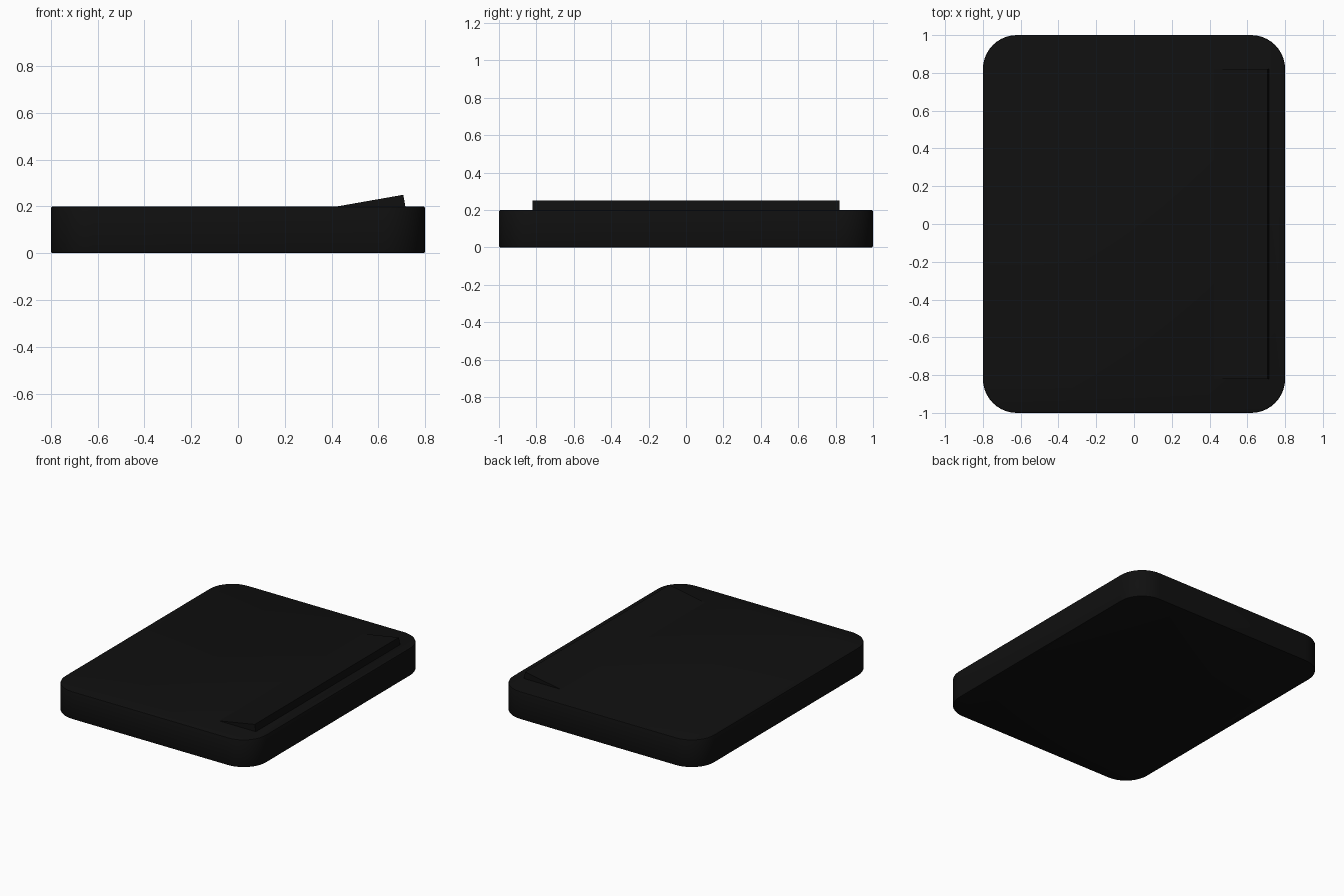
import bpy, bmesh, math
from mathutils import Matrix, Vector

if "Cube" in bpy.data.objects:
    bpy.data.objects.remove(bpy.data.objects["Cube"])

black = bpy.data.materials.new("matte_black")
black.diffuse_color = (0.005, 0.005, 0.005, 1)
black.use_nodes = True
black.node_tree.nodes["Principled BSDF"].inputs["Base Color"].default_value = black.diffuse_color


def make_object(name, bm):
    bmesh.ops.recalc_face_normals(bm, faces=bm.faces[:])
    mesh = bpy.data.meshes.new(name)
    bm.to_mesh(mesh)
    bm.free()
    mesh.materials.append(black)
    obj = bpy.data.objects.new(name, mesh)
    bpy.context.collection.objects.link(obj)
    bpy.context.view_layer.objects.active = obj
    obj.select_set(True)
    return obj


def box(size, matrix):
    bm = bmesh.new()
    bmesh.ops.create_cube(bm, size=1, matrix=matrix @ Matrix.Diagonal((*size, 1)))
    return bm


# Slab body with rounded upright corners and slightly softened rims
bm = box((1.6, 2.0, 0.2), Matrix.Translation((0, 0, 0.1)))
upright = [e for e in bm.edges if abs(e.verts[0].co.z - e.verts[1].co.z) > 0.1]
bmesh.ops.bevel(bm, geom=upright, offset=0.18, segments=10, profile=0.5, affect='EDGES')
rims = [e for e in bm.edges if abs(e.verts[0].co.z - e.verts[1].co.z) < 0.01]
bmesh.ops.bevel(bm, geom=rims, offset=0.008, segments=2, profile=0.5, affect='EDGES')
make_object("slab_body", bm)
bpy.ops.object.shade_smooth_by_angle(angle=math.radians(40))

# Tilted bar rising out of the top, its raised top edge at x = 0.707, z = 0.25
tilt = Matrix.Rotation(math.radians(-10), 4, 'Y')
size = Vector((0.3, 1.64, 0.08))
place = Matrix.Translation((0.707, 0, 0.25)) @ tilt @ Matrix.Translation((-size.x / 2, 0, -size.z / 2))
make_object("tilted_bar", box(size, place))
